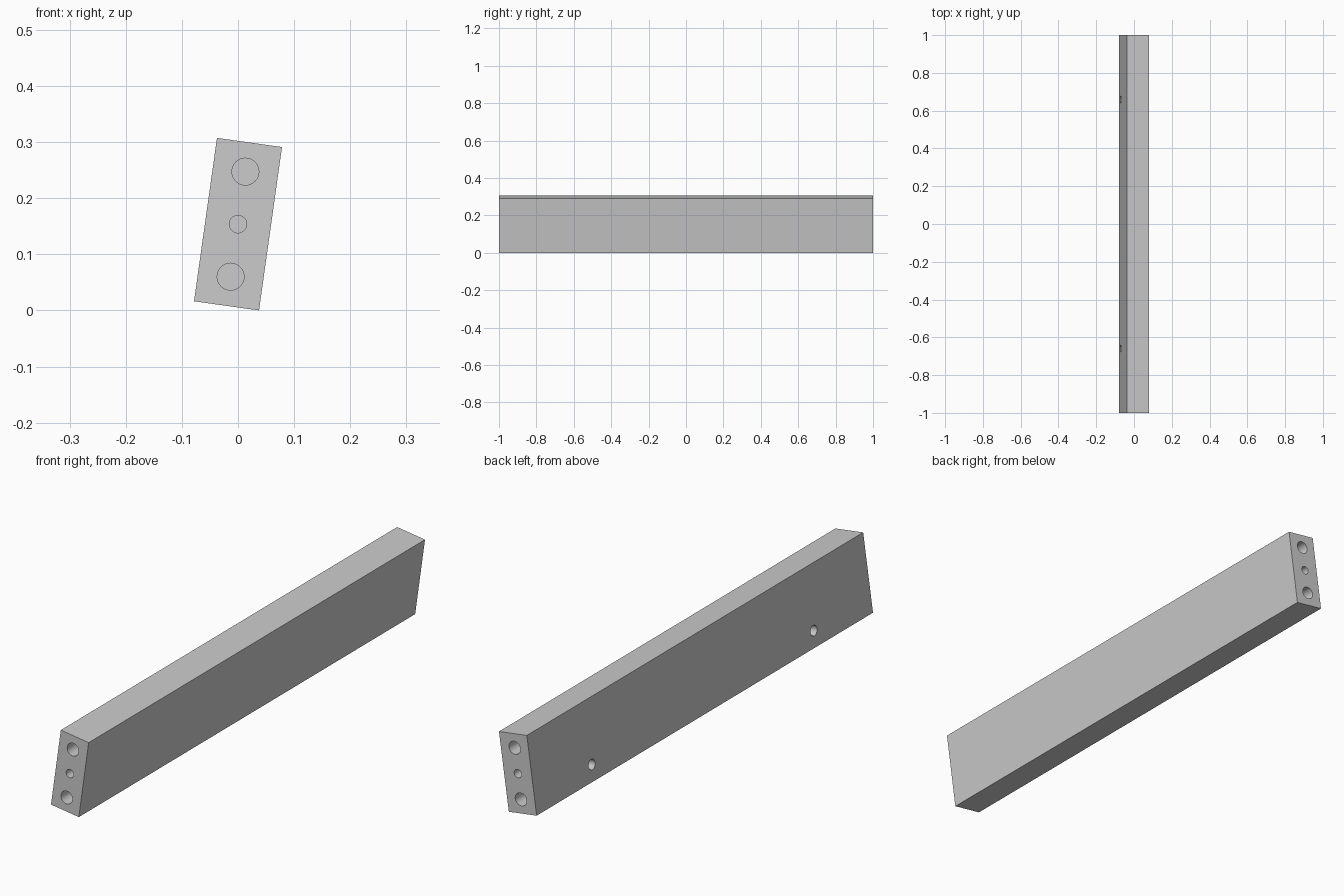
import bpy, bmesh
from math import radians, sin, cos
from mathutils import Matrix, Vector

if "Cube" in bpy.data.objects:
    bpy.data.objects.remove(bpy.data.objects["Cube"])

W, L, H = 0.117, 2.0, 0.294
TILT = radians(8)

def new_object(name, bm):
    mesh = bpy.data.meshes.new(name)
    bm.to_mesh(mesh)
    bm.free()
    ob = bpy.data.objects.new(name, mesh)
    bpy.context.collection.objects.link(ob)
    return ob

def add_drill(bm, mouth, axis, r, depth):
    """Cylinder reaching 'depth' either side of a surface point."""
    rot = Vector((0, 0, 1)).rotation_difference(Vector(axis)).to_matrix().to_4x4()
    bmesh.ops.create_cone(bm, cap_ends=True, segments=40, radius1=r, radius2=r,
                          depth=2 * depth, matrix=Matrix.Translation(mouth) @ rot)

# rectangular rail
bm = bmesh.new()
bmesh.ops.create_cube(bm, size=1, matrix=Matrix.Diagonal((W, L, H, 1)))
rail = new_object("rail", bm)

# blind dowel and screw holes in both ends, two holes in the left face
bm = bmesh.new()
for s in (-1, 1):
    for z, r in ((0.0945, 0.024), (0, 0.0155), (-0.0945, 0.024)):
        add_drill(bm, (0, s * L / 2, z), (0, 1, 0), r, 0.14)
    add_drill(bm, (-W / 2, s * 0.66, -0.086), (1, 0, 0), 0.019, 0.07)
drills = new_object("hole_cutters", bm)

mod = rail.modifiers.new("holes", 'BOOLEAN')
mod.operation = 'DIFFERENCE'
mod.solver = 'EXACT'
mod.object = drills
bpy.context.view_layer.objects.active = rail
rail.select_set(True)
bpy.ops.object.modifier_apply(modifier=mod.name)
bpy.data.objects.remove(drills)

# lean the rail and stand it on the floor
rail.rotation_euler = (0, TILT, 0)
rail.location.z = H / 2 * cos(TILT) + W / 2 * sin(TILT)
bpy.ops.object.shade_smooth_by_angle(angle=radians(30))
